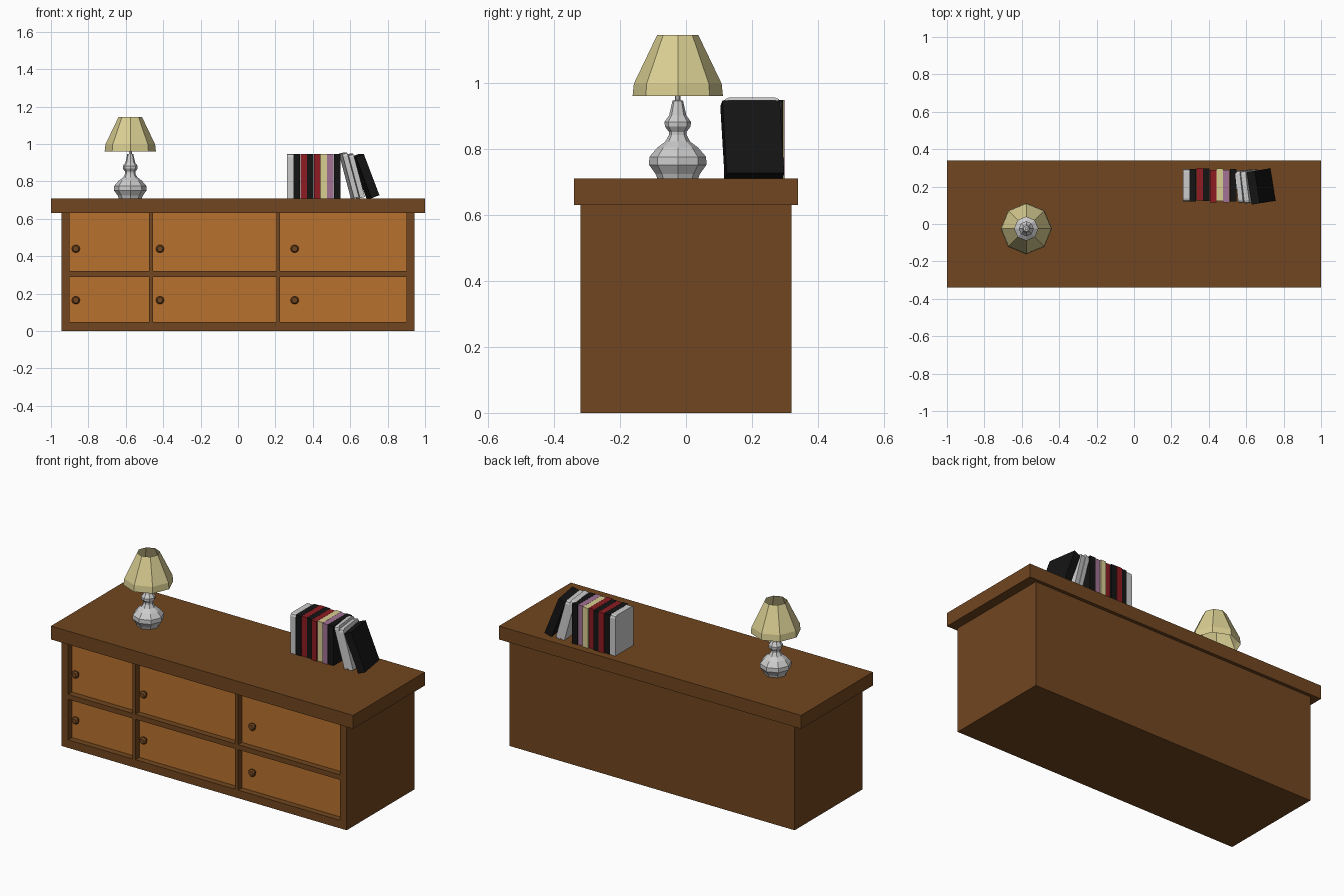
import bpy, bmesh
from math import cos, sin, pi, radians
from mathutils import Matrix, Vector

if "Cube" in bpy.data.objects:
    bpy.data.objects.remove(bpy.data.objects["Cube"])


def material(name, rgb):
    m = bpy.data.materials.new(name)
    m.diffuse_color = (*rgb, 1)
    m.use_nodes = True
    m.node_tree.nodes["Principled BSDF"].inputs["Base Color"].default_value = m.diffuse_color
    return m


BROWN = material("dark_wood", (0.165, 0.061, 0.014))
PANEL = material("light_wood", (0.48, 0.165, 0.027))
CREAM = material("cream", (0.70, 0.62, 0.29))
RED = material("red", (0.27, 0.012, 0.016))
BLACK = material("black", (0.007, 0.007, 0.007))
PURPLE = material("purple", (0.36, 0.17, 0.30))
GREY = None


def finish(name, bm, mat=None):
    bmesh.ops.recalc_face_normals(bm, faces=bm.faces[:])
    me = bpy.data.meshes.new(name)
    bm.to_mesh(me)
    bm.free()
    ob = bpy.data.objects.new(name, me)
    bpy.context.collection.objects.link(ob)
    if mat:
        me.materials.append(mat)
    return ob


def add_box(bm, lo, hi):
    lo, hi = Vector(lo), Vector(hi)
    m = Matrix.Translation((lo + hi) / 2) @ Matrix.Diagonal((*(hi - lo), 1))
    return bmesh.ops.create_cube(bm, size=1, matrix=m)["verts"]


def box(name, lo, hi, mat=None):
    bm = bmesh.new()
    add_box(bm, lo, hi)
    return finish(name, bm, mat)


def lathe(name, profile, sides, matrix, mat=None, caps=True):
    """Revolve (radius, height) points around z, flat sided."""
    bm = bmesh.new()
    rings = [[bm.verts.new((r * cos(2 * pi * i / sides), r * sin(2 * pi * i / sides), z))
              for i in range(sides)] for r, z in profile]
    for a, b in zip(rings, rings[1:]):
        for i in range(sides):
            j = (i + 1) % sides
            bm.faces.new((a[i], a[j], b[j], b[i]))
    if caps:
        bm.faces.new(rings[0])
        bm.faces.new(rings[-1])
    bm.transform(matrix)
    return finish(name, bm, mat)


# Cabinet: top slab and body with six recessed openings
TOP = 0.71
FRONT, RECESS = -0.32, -0.28
box("cabinet_top", (-1, -0.34, 0.63), (1, 0.34, TOP), BROWN)
body = box("cabinet_body", (-0.943, FRONT, 0), (0.943, 0.32, 0.63), BROWN)

columns = [(-0.90, -0.475, -0.867), (-0.455, 0.205, -0.417), (0.225, 0.90, 0.303)]
rows = [(0.048, 0.29, 0.165), (0.32, 0.63, 0.44)]
cut = bmesh.new()
for c, (x0, x1, kx) in enumerate(columns):
    for r, (z0, z1, kz) in enumerate(rows):
        add_box(cut, (x0, FRONT - 0.05, z0), (x1, RECESS, z1 + 0.02 * r))
        # Door panel and eight-sided knob
        box(f"door_panel_{c}_{r}", (x0, RECESS - 0.003, z0), (x1, RECESS + 0.01, z1), PANEL)
        lathe(f"knob_{c}_{r}", [(0.014, 0), (0.014, 0.008), (0.022, 0.014), (0.022, 0.022), (0.015, 0.03)],
              10, Matrix.Translation((kx, RECESS - 0.002, kz)) @ Matrix.Rotation(pi / 2, 4, 'X'), BROWN)
cutter = finish("opening_cutter", cut)
cutter.hide_render = True
cutter.display_type = 'WIRE'
mod = body.modifiers.new("openings", 'BOOLEAN')
mod.operation = 'DIFFERENCE'
mod.object = cutter

# Lamp: turned base and open shade, both eight sided
lamp = Matrix.Translation((-0.576, -0.025, TOP))
lathe("lamp_base", [(0.062, 0), (0.067, 0.014), (0.087, 0.042), (0.086, 0.066), (0.062, 0.094), (0.038, 0.112),
                    (0.027, 0.132), (0.027, 0.142), (0.039, 0.158), (0.040, 0.172), (0.026, 0.192),
                    (0.016, 0.236), (0.008, 0.238), (0.008, 0.256)], 8, lamp)
lathe("lamp_shade", [(0.137, 0.25), (0.133, 0.288), (0.0625, 0.435)], 8, lamp, CREAM, caps=False)


# Books
def book(name, x, thick, y0, y1, height, mat, tilt=0, turn=0):
    """Book standing on its lower left edge, leaning left by tilt and turned about z."""
    bm = bmesh.new()
    d = (y1 - y0) / 2
    add_box(bm, (0, -d, 0), (thick, d, height))
    if mat is GREY:  # rounded upper corners
        edges = [e for e in bm.edges if all(v.co.z > height / 2 for v in e.verts)
                 and abs(e.verts[0].co.y - e.verts[1].co.y) < 1e-4]
        bmesh.ops.bevel(bm, geom=edges, offset=0.016, segments=2, profile=0.5, affect='EDGES')
    bm.transform(Matrix.Translation((x, (y0 + y1) / 2, TOP))
                 @ Matrix.Rotation(radians(turn), 4, 'Z') @ Matrix.Rotation(radians(-tilt), 4, 'Y'))
    finish(name, bm, mat)


upright = [(GREY, 0), (BLACK, 0), (RED, 0.005), (BLACK, 0.003), (RED, -0.006),
           (CREAM, 0.003), (PURPLE, -0.005), (BLACK, 0)]
for i, (mat, dy) in enumerate(upright):
    book(f"book_{i}", 0.262 + i * 0.0358, 0.035, 0.121 + dy, 0.294 + dy, 0.238, mat)

book("leaning_book_0", 0.612, 0.027, 0.118, 0.290, 0.247, GREY, 15, 6)
book("leaning_book_1", 0.642, 0.027, 0.116, 0.290, 0.240, GREY, 15, 7)
book("leaning_book_2", 0.700, 0.046, 0.116, 0.292, 0.236, BLACK, 21, 9)
